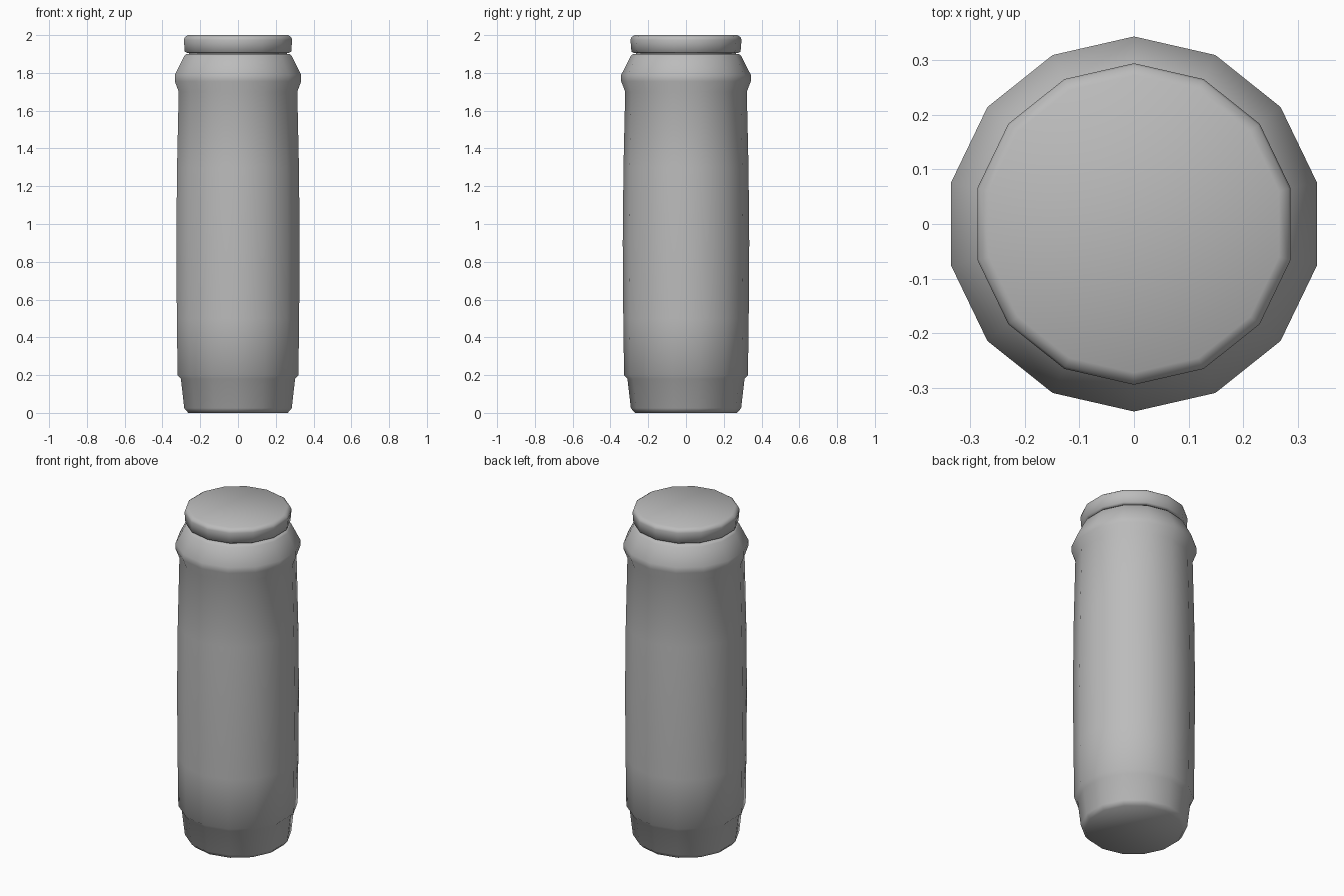
import bpy
import bmesh
from math import cos, sin, pi, radians

SIDES = 14

cube = bpy.data.objects.get("Cube")
if cube:
    bpy.data.objects.remove(cube, do_unlink=True)

grey = bpy.data.materials.new("plain_grey")
grey.use_nodes = True
grey.diffuse_color = (0.5, 0.5, 0.5, 1)
grey.node_tree.nodes["Principled BSDF"].inputs["Base Color"].default_value = (0.5, 0.5, 0.5, 1)


def turned_part(name, profile, angle):
    """Capped solid of revolution from (radius, height) points, bottom to top."""
    bm = bmesh.new()
    rings = []
    for r, z in profile:
        turns = [pi / 2 + 2 * pi * i / SIDES for i in range(SIDES)]
        rings.append([bm.verts.new((r * cos(a), r * sin(a), z)) for a in turns])
    for low, high in zip(rings, rings[1:]):
        for i in range(SIDES):
            j = (i + 1) % SIDES
            bm.faces.new((low[i], low[j], high[j], high[i]))
    bm.faces.new(rings[0][::-1])
    bm.faces.new(rings[-1])
    mesh = bpy.data.meshes.new(name)
    bm.to_mesh(mesh)
    bm.free()
    mesh.materials.append(grey)
    obj = bpy.data.objects.new(name, mesh)
    bpy.context.collection.objects.link(obj)
    bpy.ops.object.select_all(action="DESELECT")
    obj.select_set(True)
    bpy.context.view_layer.objects.active = obj
    bpy.ops.object.shade_smooth_by_angle(angle=radians(angle))
    return obj


# Tapered foot, gently bulging barrel, flared collar and shoulder
turned_part("body", [
    (0.27, 0), (0.292, 0.025), (0.31, 0.18), (0.328, 0.2),
    (0.332, 0.5), (0.335, 0.9), (0.331, 1.3), (0.322, 1.7),
    (0.343, 1.755), (0.343, 1.79), (0.292, 1.89), (0.28, 1.9),
], 50)

# Narrow neck hidden in the groove under the lid
turned_part("neck", [(0.265, 1.89), (0.265, 1.92)], 50)

# Flat lid with a softened upper edge
turned_part("lid", [
    (0.275, 1.905), (0.289, 1.912), (0.294, 1.975), (0.29, 1.988), (0.272, 2),
], 65)
